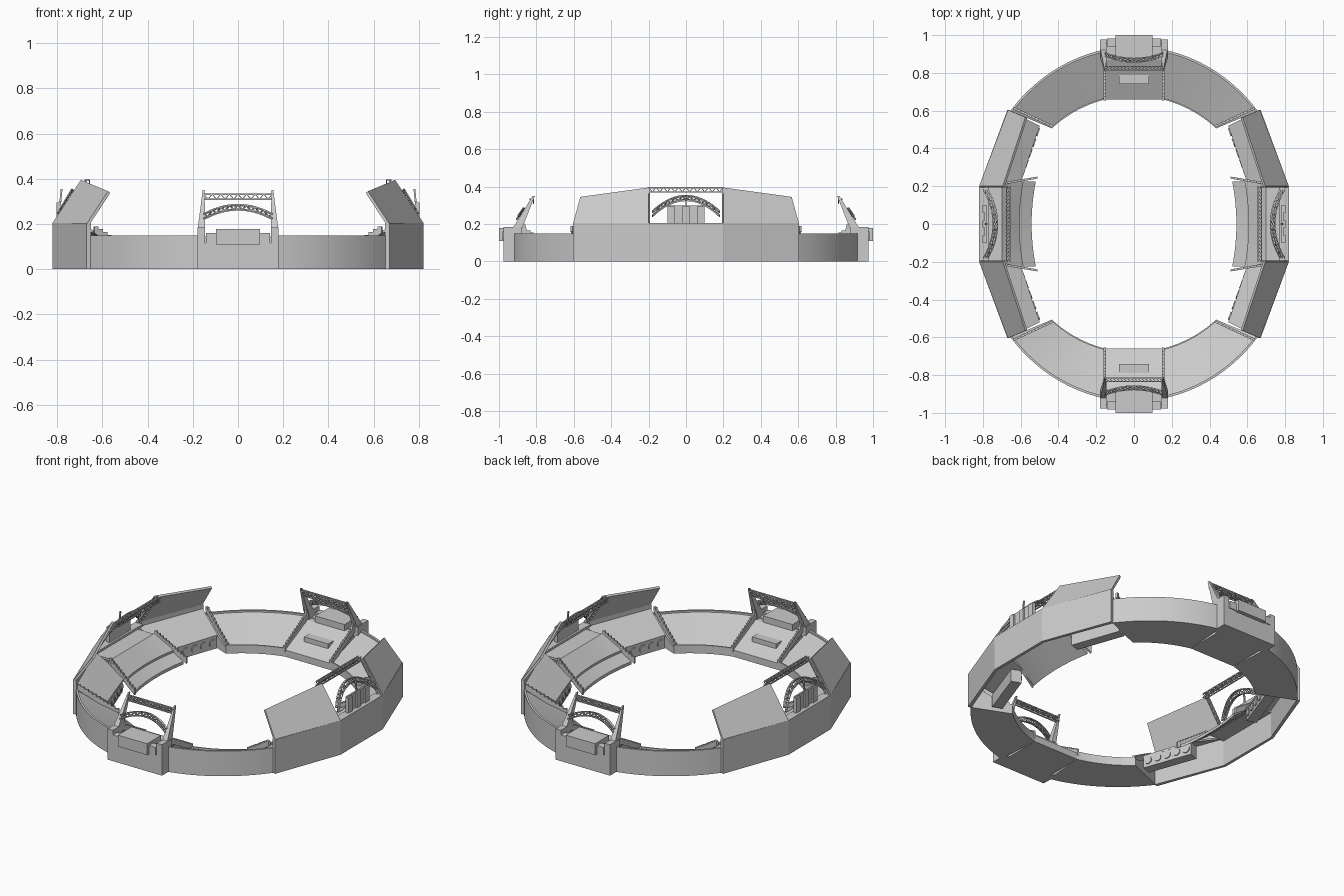
import bpy, bmesh, math
from mathutils import Vector as V

if "Cube" in bpy.data.objects:
    bpy.data.objects.remove(bpy.data.objects["Cube"])


def finish(name, bm, mirror="XY", smooth=False):
    bmesh.ops.recalc_face_normals(bm, faces=bm.faces)
    me = bpy.data.meshes.new(name)
    bm.to_mesh(me)
    bm.free()
    ob = bpy.data.objects.new(name, me)
    bpy.context.collection.objects.link(ob)
    if mirror:
        m = ob.modifiers.new("Mirror", "MIRROR")
        m.use_axis = ("X" in mirror, "Y" in mirror, False)
        m.use_mirror_merge = False
    if smooth:
        bpy.context.view_layer.objects.active = ob
        ob.select_set(True)
        bpy.ops.object.shade_smooth_by_angle(angle=math.radians(25))
        ob.select_set(False)
    return ob


def loft(bm, sections):
    rings = [[bm.verts.new(p) for p in s] for s in sections]
    n = len(rings[0])
    for a, b in zip(rings, rings[1:]):
        for i in range(n):
            j = (i + 1) % n
            bm.faces.new((a[i], a[j], b[j], b[i]))
    bm.faces.new(rings[0])
    bm.faces.new(rings[-1])


def prism(bm, poly, offset):
    loft(bm, [[V(p) for p in poly], [V(p) + V(offset) for p in poly]])


def box(bm, lo, hi):
    (a, b, c), (d, e, f) = lo, hi
    prism(bm, [(a, b, c), (d, b, c), (d, e, c), (a, e, c)], (0, 0, f - c))


def bar(bm, p, q, r=0.003):
    p, q = V(p), V(q)
    d = (q - p).normalized()
    s = d.cross(V((0, 0, 1)) if abs(d.z) < .9 else V((1, 0, 0))).normalized()
    t = d.cross(s)
    ring = [s * r + t * r, t * r - s * r, -s * r - t * r, s * r - t * r]
    loft(bm, [[c + o for o in ring] for c in (p, q)])


def truss(bm, path, ups, depth):
    # Four chords joined by zigzag lacing
    path, ups, depth = [V(p) for p in path], [V(u) for u in ups], V(depth)
    for i in range(len(path) - 1):
        for off in (V(), depth):
            a, b = path[i] + off, path[i + 1] + off
            c, d = a + ups[i], b + ups[i + 1]
            bar(bm, a, b)
            bar(bm, c, d)
            bar(bm, *((a, d) if i % 2 else (c, b)), r=0.002)
        bar(bm, path[i] + ups[i], path[i + 1] + ups[i + 1] + depth, 0.002)


def stair_plate(bm, p, q, off, steps=11, drop=0.03):
    # Thin side wall with a sawtooth top edge
    p, q = V(p), V(q)
    pts = []
    for i in range(steps):
        a, b = p.lerp(q, i / steps), p.lerp(q, (i + 1) / steps)
        pts += [V((a.x, a.y, b.z)), b]
    down = V((0, 0, drop))
    prism(bm, [p - down] + pts + [q - down], off)


# Curved corner bowls: wedge section swept between two ellipses
bm = bmesh.new()
secs = []
for i in range(17):
    t = i / 16
    xo, xi = .17 + .485 * t, .15 + .285 * t
    o = V((xo, .939 * math.sqrt(1 - (xo / .85) ** 2), 0))
    n = V((xi, .678 * math.sqrt(1 - (xi / .654) ** 2), 0))
    secs.append([o.lerp(n, f) + V((0, 0, z)) for f, z in
                 ((0, 0), (0, .15), (.05, .15), (.05, .14), (.97, .04), (.97, .05), (1, .05), (1, 0))])
loft(bm, secs)
finish("corner_bowl", bm, smooth=True)

# Outer facade of the long sides
bm = bmesh.new()
prism(bm, [(.82, 0, 0), (.82, .2, 0), (.67, .605, 0), (.65, .6, 0), (.803, .2, 0), (.803, 0, 0)], (0, 0, .205))
finish("side_facade", bm)

# Sloping roofs
bm = bmesh.new()
prism(bm, [(.82, .2, .205), (.67, .605, .2), (.575, .565, .345), (.695, .2, .395)], (-.01, -.003, -.008))
finish("side_roof", bm)

# Covered side stands
bm = bmesh.new()
prism(bm, [(.6, .215, .09), (.5, .52, .09), (.655, .598, .18), (.805, .2, .18)], (0, 0, -.012))
finish("covered_seating", bm)

# Dugout boxes with round openings facing the field
bm = bmesh.new()
a, b = V((.6, .235, .012)), V((.5, .515, .012))
d = (b - a).normalized()
n = V((d.y, -d.x, 0))
prism(bm, [a, b, b + n * .06, a + n * .06], (0, 0, .076))
finish("dugout_box", bm)
bm = bmesh.new()
for i in range(5):
    c = a.lerp(b, (i + .5) / 5) + V((0, 0, .038))
    ring = [c + d * .022 * math.cos(k * math.tau / 16) + V((0, 0, .022 * math.sin(k * math.tau / 16)))
            for k in range(16)]
    prism(bm, ring, -n * .006)
finish("dugout_discs", bm)

# Central side seating, bowed inner edge, two tiers
bm = bmesh.new()
secs = []
for i in range(13):
    y = -.225 + .45 * i / 12
    bow = .022 * (1 - (y / .225) ** 2)
    secs.append([(x + bow * k, y, z) for x, z, k in
                 ((.52, .02, 1), (.52, .038, 1), (.585, .075, 1), (.585, .088, 1),
                  (.70, .165, 0), (.70, .15, 0))])
loft(bm, secs)
finish("centre_seating", bm, "X", True)
bm = bmesh.new()
box(bm, (.70, -.2, .153), (.805, .2, .165))
box(bm, (.77, -.2, .19), (.81, .2, .205))
finish("centre_deck", bm, "X")

# Stepped dividing walls
bm = bmesh.new()
stair_plate(bm, (.43, .51, .05), (.64, .607, .19), (-.005, .011, 0))
stair_plate(bm, (.51, .24, .05), (.70, .208, .18), (.002, .011, 0))
stair_plate(bm, (.148, .655, .055), (.148, .85, .165), (.013, 0, 0))
finish("stepped_walls", bm)

# Central side trusses, arch and supports
bm = bmesh.new()
ys = [-.2 + .4 * i / 20 for i in range(21)]
truss(bm, [(.675, y, .372) for y in ys], [(0, 0, .022)] * 21, (-.018, 0, 0))
finish("side_beam_truss", bm, "X")
bm = bmesh.new()
pts, ups = [], []
for i in range(19):
    y = -.18 + .36 * i / 18
    z = .325 - .085 * (y / .18) ** 2
    pts.append((.785 - (z - .24) * .6, y, z))
    ups.append((-.012, 0, .022))
truss(bm, pts, ups, (.012, 0, .006))
finish("side_arch_truss", bm, "X")
bm = bmesh.new()
for i in range(8):
    t = i / 8
    p, q = (V((.81, .197, .2)).lerp(V((.69, .197, .39)), k) for k in (t, t + .125))
    bar(bm, p, q, .004)
    bar(bm, p + V((-.02, 0, 0)), q + V((-.02, 0, 0)), .003)
    bar(bm, p, q + V((-.02, 0, 0)), .002)
finish("side_arch_posts", bm)

# Display board behind the arch
bm = bmesh.new()
box(bm, (.782, -.1, .205), (.792, .1, .3))
for y in (-.08, 0, .08):
    box(bm, (.792, y - .018, .205), (.802, y + .018, .295))
bar(bm, (.795, 0, .2), (.78, 0, .355), .004)
finish("display_board", bm, "X")

# End gate house
bm = bmesh.new()
box(bm, (-.18, .90, 0), (.18, .955, .145))
for s in (-1, 1):
    box(bm, (min(s * .145, s * .18), .88, 0), (max(s * .145, s * .18), .977, .185))
box(bm, (-.145, .955, 0), (.145, .977, .115))
finish("gate_house", bm, "Y")
bm = bmesh.new()
box(bm, (-.142, .94, .115), (.142, .982, .16))
box(bm, (-.097, .87, .11), (.097, 1, .178))
finish("gate_balcony", bm, "Y")

# End seating with entry platform
bm = bmesh.new()
prism(bm, [(-.15, .66, 0), (-.15, .66, .04), (-.15, .87, .14), (-.15, .91, .14), (-.15, .91, 0)], (.3, 0, 0))
finish("end_seating", bm, "Y")
bm = bmesh.new()
box(bm, (-.08, .74, .06), (.08, .79, .107))
finish("entry_platform", bm, "Y")

# Leaning gate columns
bm = bmesh.new()
lo = [(.145, .875, .18), (.178, .875, .18), (.178, .925, .18), (.145, .925, .18)]
hi = [(.148, .808, .35), (.156, .808, .35), (.156, .82, .35), (.148, .82, .35)]
loft(bm, [lo, hi])
prism(bm, [(.148, .84, .12), (.148, .92, .18), (.148, .90, .215), (.148, .86, .2)], (.012, 0, 0))
finish("gate_columns", bm)

# Gate beam and arch trusses
bm = bmesh.new()
xs = [-.152 + .304 * i / 16 for i in range(17)]
truss(bm, [(x, .815, .31) for x in xs], [(0, 0, .022)] * 17, (0, .018, 0))
finish("gate_beam_truss", bm, "Y")
bm = bmesh.new()
pts = []
for x in xs:
    z = .262 - .042 * (x / .152) ** 2
    pts.append((x, .865 + (.262 - z) * .7, z))
truss(bm, pts, [(0, -.008, .02)] * 17, (0, .012, .004))
finish("gate_arch_truss", bm, "Y")
